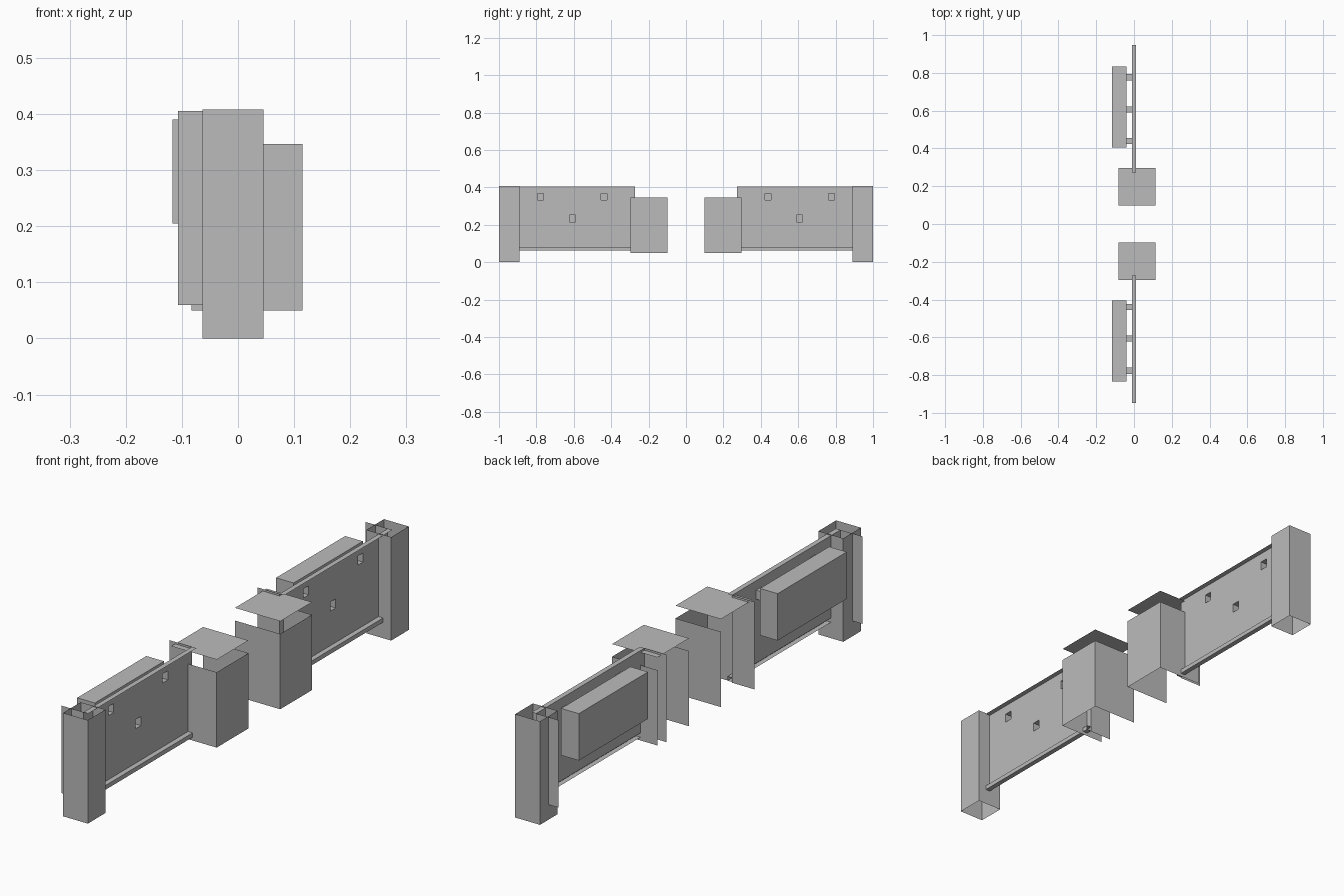
import bpy
import bmesh

cube = bpy.data.objects.get("Cube")
if cube:
    bpy.data.objects.remove(cube, do_unlink=True)

GREY = (0.5, 0.5, 0.5, 1.0)
grey = bpy.data.materials.new("plain grey")
grey.use_nodes = True
grey.diffuse_color = GREY
grey.node_tree.nodes["Principled BSDF"].inputs["Base Color"].default_value = GREY


def sheet(bm, axis, at, a, b, flip=False):
    """Flat rectangle across one axis; a and b are ranges on the other two axes."""
    corners = [(a[0], b[0]), (a[1], b[0]), (a[1], b[1]), (a[0], b[1])]
    if (axis == 1) != flip:
        corners.reverse()
    verts = []
    for p in corners:
        co = list(p)
        co.insert(axis, at)
        verts.append(bm.verts.new(co))
    bm.faces.new(verts)


def box(bm, x, y, z, sides):
    """Open or closed box; sides lists the walls to build, such as '-x+y'."""
    r = (x, y, z)
    for i, name in enumerate("xyz"):
        a, b = [r[j] for j in range(3) if j != i]
        if "-" + name in sides:
            sheet(bm, i, r[i][0], a, b, flip=True)
        if "+" + name in sides:
            sheet(bm, i, r[i][1], a, b)


def finish(bm, name):
    """Make the object, mirrored onto the other half along y."""
    bmesh.ops.remove_doubles(bm, verts=bm.verts, dist=0.0001)
    mesh = bpy.data.meshes.new(name)
    bm.to_mesh(mesh)
    bm.free()
    mesh.materials.append(grey)
    obj = bpy.data.objects.new(name, mesh)
    bpy.context.collection.objects.link(obj)
    mirror = obj.modifiers.new("Mirror", "MIRROR")
    mirror.use_axis = (False, True, False)
    mirror.use_mirror_merge = False


PANEL_X = -0.01
PANEL_Y = (0.273, 0.948)
PANEL_Z = (0.08, 0.405)
PEGS = [(0.439, 0.35), (0.607, 0.234), (0.777, 0.35)]
PW, PH = 0.016, 0.018

# Hollow end post, open at top and bottom
bm = bmesh.new()
box(bm, (-0.063, 0.045), (0.89, 1.0), (0, 0.408), "-x+x-y+y")
finish(bm, "end_post")

# Middle post: three walls, open at the back
bm = bmesh.new()
box(bm, (-0.083, 0.115), (0.099, 0.297), (0.05, 0.347), "+x-y+y")
finish(bm, "middle_post")

# Lid raised above the middle post
bm = bmesh.new()
sheet(bm, 2, 0.397, (-0.083, 0.115), (0.099, 0.297))
finish(bm, "middle_post_lid")

# Wall panel with square peg holes
bm = bmesh.new()
ys = sorted([*PANEL_Y] + [y + s * PW for y, z in PEGS for s in (-1, 1)])
zs = sorted({*PANEL_Z} | {z + s * PH for y, z in PEGS for s in (-1, 1)})
for y0, y1 in zip(ys, ys[1:]):
    for z0, z1 in zip(zs, zs[1:]):
        cy, cz = (y0 + y1) / 2, (z0 + z1) / 2
        if not any(abs(cy - y) < PW and abs(cz - z) < PH for y, z in PEGS):
            sheet(bm, 0, PANEL_X, (y0, y1), (z0, z1))
finish(bm, "wall_panel")

# Top strip of the panel
bm = bmesh.new()
sheet(bm, 2, PANEL_Z[1], (PANEL_X, 0.01), PANEL_Y)
finish(bm, "panel_top_strip")

# Rail along the foot of the panel, open at the back
bm = bmesh.new()
box(bm, (PANEL_X, 0.01), PANEL_Y, (0.063, 0.08), "+x-z+z")
finish(bm, "bottom_rail")

# End plates of the panel
bm = bmesh.new()
box(bm, (-0.107, PANEL_X), PANEL_Y, (0.06, 0.405), "-y+y")
finish(bm, "panel_end_plates")

# Hollow pegs between the panel and the box behind it
bm = bmesh.new()
for y, z in PEGS:
    box(bm, (-0.04, PANEL_X), (y - PW, y + PW), (z - PH, z + PH), "-y+y-z+z")
finish(bm, "pegs")

# Closed box behind the panel
bm = bmesh.new()
box(bm, (-0.117, -0.04), (0.404, 0.835), (0.205, 0.39), "-x+x-y+y-z+z")
finish(bm, "back_box")
